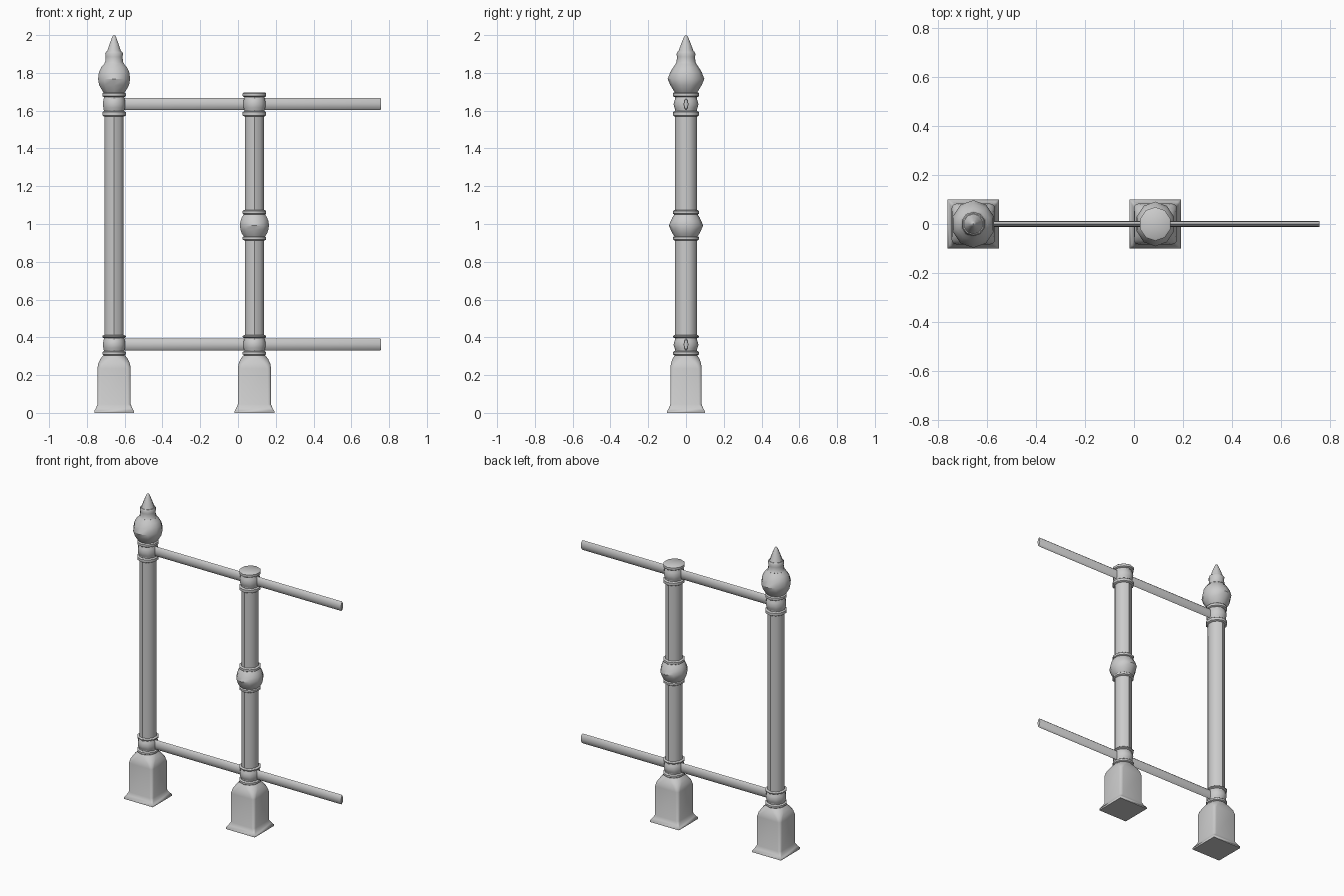
import bpy, bmesh
from math import sin, cos, pi, radians

if "Cube" in bpy.data.objects:
    bpy.data.objects.remove(bpy.data.objects["Cube"])

POSTS = {"end": -0.656, "middle": 0.087}


def loft(name, rings, loc=(0, 0, 0)):
    """Skin a stack of equal-length point rings, closing both ends."""
    bm = bmesh.new()
    loops = [[bm.verts.new(p) for p in r] for r in rings]
    n = len(loops[0])
    for a, b in zip(loops, loops[1:]):
        for i in range(n):
            bm.faces.new((a[i], a[(i + 1) % n], b[(i + 1) % n], b[i]))
    bm.faces.new(loops[0][::-1])
    bm.faces.new(loops[-1])
    bmesh.ops.remove_doubles(bm, verts=bm.verts, dist=1e-5)
    bmesh.ops.recalc_face_normals(bm, faces=bm.faces)
    me = bpy.data.meshes.new(name)
    bm.to_mesh(me)
    bm.free()
    ob = bpy.data.objects.new(name, me)
    ob.location = loc
    bpy.context.collection.objects.link(ob)
    bpy.ops.object.select_all(action='DESELECT')
    ob.select_set(True)
    bpy.context.view_layer.objects.active = ob
    bpy.ops.object.shade_smooth_by_angle(angle=radians(38))
    return ob


def turned(name, profile, x):
    """Ten-sided turning with a corner on +-y; profile = (z, half x, half y)."""
    k = cos(pi / 10)
    rings = [[(rx / k * cos(pi / 2 + i * pi / 5), ry * sin(pi / 2 + i * pi / 5), z)
              for i in range(10)] for z, rx, ry in profile]
    return loft(name, rings, (x, 0, 0))


def rounded_square(z, hx, hy, round_):
    """Square section whose corners round from 0 (sharp) to 1 (ellipse)."""
    pts = []
    for c in range(4):
        sx = (1, -1, -1, 1)[c]
        sy = (1, 1, -1, -1)[c]
        for s in range(4):
            a = c * pi / 2 + s * pi / 6
            pts.append((hx * (sx * (1 - round_) + round_ * cos(a)),
                        hy * (sy * (1 - round_) + round_ * sin(a)), z))
    return pts


def collar(name, z0, z1, x):
    e = 0.005
    turned(name, [(z0, .055, .062), (z0 + e, .062, .069),
                  (z1 - e, .062, .069), (z1, .055, .062)], x)


for label, x in POSTS.items():
    # square foot blending into the round shaft
    loft(label + "_post_base", [rounded_square(*r) for r in (
        (0, .105, .100, 0), (.01, .105, .100, 0), (.025, .096, .091, .1),
        (.045, .088, .083, .2), (.235, .088, .083, .22), (.26, .084, .080, .35),
        (.285, .073, .072, .65), (.305, .058, .060, 1))], (x, 0, 0))

    # shaft
    turned(label + "_post_shaft", [(.30, .05, .057), (1.68, .05, .057)], x)

    # rail sockets with a collar above and below
    for part, z0, z1 in (("lower", .326, .397), ("upper", 1.596, 1.673)):
        h = z1 - z0
        turned(f"{label}_{part}_socket", [
            (z0, .053, .054), (z0 + .25 * h, .057, .061), (z0 + .5 * h, .059, .066),
            (z0 + .75 * h, .057, .061), (z1, .053, .054)], x)
    for i, (z0, z1) in enumerate(((.305, .327), (.396, .412),
                                  (1.570, 1.597), (1.672, 1.697))):
        collar(f"{label}_post_collar_{i + 1}", z0, z1, x)

# ball and spike on the end post
turned("finial_ball", [
    (1.69, .050, .055), (1.705, .062, .065), (1.735, .079, .083),
    (1.768, .085, .097), (1.805, .080, .083), (1.83, .068, .067),
    (1.85, .050, .053)], POSTS["end"])
turned("finial_neck", [
    (1.845, .046, .050), (1.85, .052, .055), (1.858, .047, .050),
    (1.885, .045, .048), (1.902, .047, .050), (1.912, .042, .044)], POSTS["end"])
turned("finial_spike", [
    (1.91, .038, .042), (1.95, .025, .027), (1.985, .012, .013),
    (1.996, .007, .007), (2.0, .002, .002)], POSTS["end"])

# knop halfway up the middle post
turned("middle_post_knop", [
    (.932, .055, .060), (.95, .067, .072), (.97, .074, .081), (.993, .077, .091),
    (1.015, .074, .081), (1.035, .067, .072), (1.053, .055, .060)], POSTS["middle"])
collar("knop_lower_collar", .913, .935, POSTS["middle"])
collar("knop_upper_collar", 1.05, 1.074, POSTS["middle"])

# flattened oval rails
for name, z in (("lower_rail", .362), ("upper_rail", 1.635)):
    loft(name, [[(x, .013 * s * cos(i * pi / 4), z + .032 * s * sin(i * pi / 4))
                 for i in range(8)]
                for x, s in ((POSTS["end"], 1), (.753, 1), (.758, .8))])
